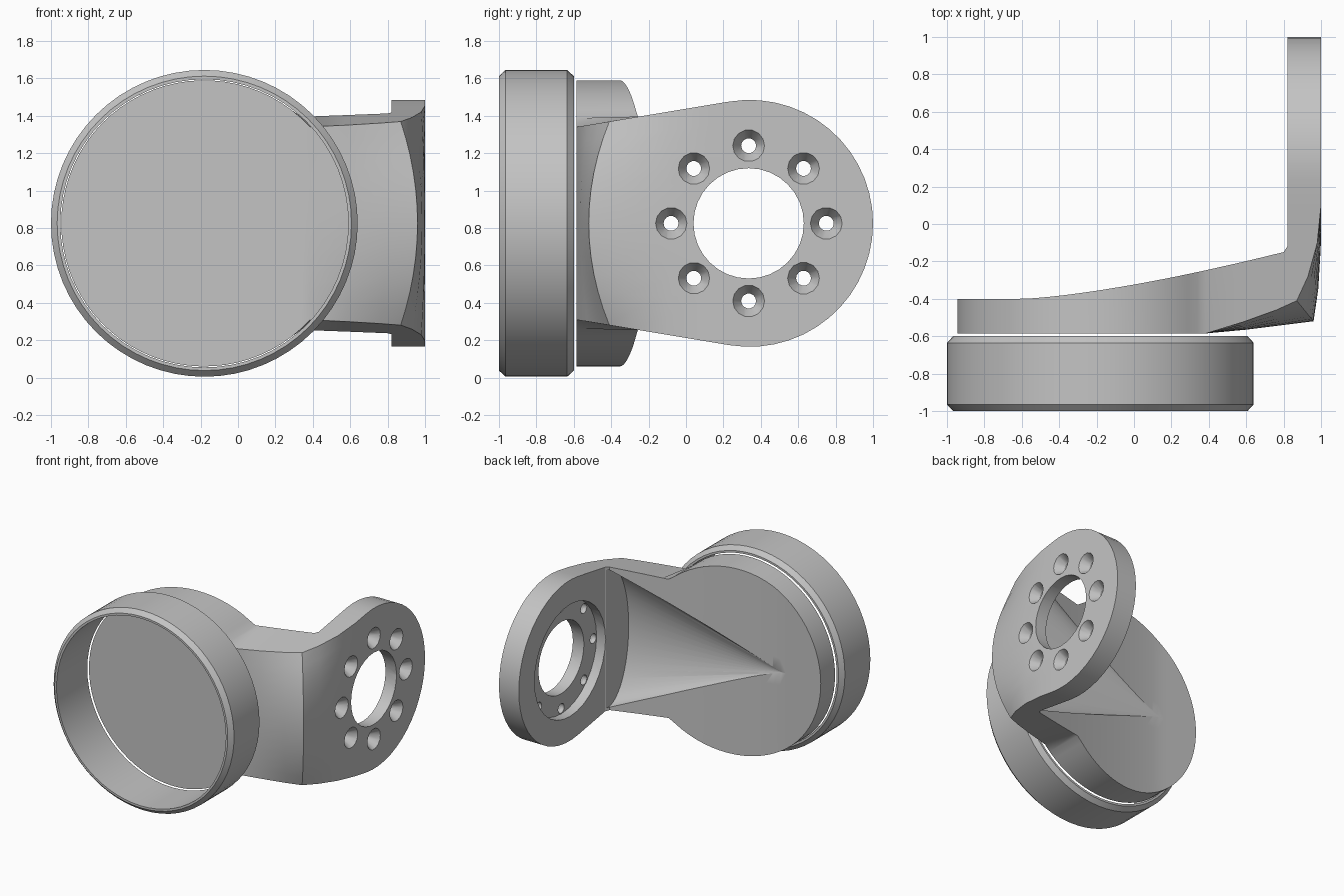
import bpy, bmesh
from math import sin, cos, pi, sqrt, radians

cube = bpy.data.objects.get("Cube")
if cube:
    bpy.data.objects.remove(cube, do_unlink=True)

grey = bpy.data.materials.new("plain_grey")
grey.use_nodes = True
grey.diffuse_color = (0.55, 0.55, 0.55, 1)
grey.node_tree.nodes["Principled BSDF"].inputs["Base Color"].default_value = grey.diffuse_color

MID_Z = 0.825           # height of the shared axis
DISC_X, DISC_R = -0.18, 0.765
PLATE_Y, PLATE_R = 0.34, 0.66


def finish(name, bm):
    bmesh.ops.remove_doubles(bm, verts=bm.verts, dist=0.0001)
    bmesh.ops.recalc_face_normals(bm, faces=bm.faces)
    mesh = bpy.data.meshes.new(name)
    bm.to_mesh(mesh)
    bm.free()
    mesh.materials.append(grey)
    obj = bpy.data.objects.new(name, mesh)
    bpy.context.collection.objects.link(obj)
    return obj


def lathe(bm, profile, place, segs, loop=False):
    """Turn (radius, along) points; place maps (u, v, along) to a position."""
    rings = [[bm.verts.new(place(r * cos(2 * pi * k / segs), r * sin(2 * pi * k / segs), t))
              for k in range(segs)] for r, t in profile]
    pairs = list(zip(rings, rings[1:]))
    if loop:
        pairs.append((rings[-1], rings[0]))
    else:
        bm.faces.new(rings[0])
        bm.faces.new(rings[-1])
    for a, b in pairs:
        for k in range(segs):
            n = (k + 1) % segs
            bm.faces.new((a[k], a[n], b[n], b[k]))


def smooth(obj, angle=30):
    bpy.ops.object.select_all(action="DESELECT")
    obj.select_set(True)
    bpy.context.view_layer.objects.active = obj
    bpy.ops.object.shade_smooth_by_angle(angle=radians(angle))


# Open collar ring with chamfered rims
bm = bmesh.new()
lathe(bm, [(0.77, -1), (0.787, -1), (0.82, -0.965), (0.82, -0.635), (0.787, -0.6), (0.77, -0.6)],
      lambda u, v, t: (DISC_X + u, t, MID_Z + v), 64, loop=True)
smooth(finish("collar_ring", bm))


# Bracket: disc, arm and end plate lofted through one row of stations
def back_y(x):
    return -0.4 + 0.25 * max(0, (x + 0.6) / 1.4) ** 1.4


def half_height(x, y):
    """Half height: the disc's circle, or the arm taper that meets the plate's circle."""
    disc = sqrt(max(0, DISC_R ** 2 - (x - DISC_X) ** 2)) if y < 0 else 0
    if x < 0.3:
        return disc
    if y < 0.23:
        return max(disc, 0.515 + 0.167 * (y + 0.585))
    return sqrt(max(0, PLATE_R ** 2 - (y - PLATE_Y) ** 2))


stations = []           # outer middle, outer edge, inner
for k in range(29):
    x = DISC_X - DISC_R * cos(radians(137.6) * k / 28)
    stations.append(((x, -0.585), (x, -0.585), (x, back_y(x))))
stations += [((0.6, -0.565), (0.58, -0.525), (0.58, back_y(0.58))),
             ((0.8, -0.54), (0.76, -0.46), (0.72, back_y(0.72))),
             ((0.96, -0.52), (0.87, -0.41), (0.8, -0.15)),
             ((0.985, -0.35), (0.93, -0.28), (0.82, -0.12)),
             ((1, -0.1), (0.98, -0.1), (0.82, -0.05)),
             ((1, 0.1), (1, 0.1), (0.82, 0.1))]
for k in range(15):
    y = PLATE_Y + PLATE_R * sin(radians(-9.5 + 99.5 * k / 14))
    stations.append(((1, y), (1, y), (0.82, y)))

ROWS = 12
bm = bmesh.new()
outer, inner = [], []
for mid, edge, back in stations:
    out_row, in_row = [], []
    for j in range(ROWS + 1):
        v = 2 * j / ROWS - 1
        x, y = (m + (e - m) * v * v for m, e in zip(mid, edge))
        out_row.append(bm.verts.new((x, y, MID_Z + v * half_height(*edge))))
        in_row.append(bm.verts.new((*back, MID_Z + v * half_height(*back))))
    outer.append(out_row)
    inner.append(in_row)
for i in range(len(stations) - 1):
    for grid in (outer, inner):
        for j in range(ROWS):
            bm.faces.new((grid[i][j], grid[i + 1][j], grid[i + 1][j + 1], grid[i][j + 1]))
    for j in (0, ROWS):
        bm.faces.new((outer[i][j], outer[i + 1][j], inner[i + 1][j], inner[i][j]))
bracket = finish("bracket", bm)

# Cutter: tapering hollow running from the disc up to the plate
cutters = []
bm = bmesh.new()
lathe(bm, [(0.01, 0.01), (1, 1)],
      lambda u, v, t: (-0.6 + 1.415 * t, -0.4 + 0.25 * t + 0.27 * u, MID_Z + 0.57 * v), 48)
cutters.append(finish("hollow_cutter", bm))

# Cutter: centre bore with a recess on the inner face
bm = bmesh.new()
lathe(bm, [(0.46, 0.7), (0.46, 0.9), (0.295, 0.9), (0.295, 1.1)],
      lambda u, v, t: (t, PLATE_Y - 0.005 + u, MID_Z + v), 32)
cutters.append(finish("bore_cutter", bm))

# Cutter: eight countersunk screw holes
bm = bmesh.new()
for k in range(8):
    cy = PLATE_Y - 0.005 + 0.415 * cos(k * pi / 4)
    cz = MID_Z + 0.415 * sin(k * pi / 4)
    lathe(bm, [(0.04, 0.7), (0.04, 0.93), (0.098, 1.02)],
          lambda u, v, t: (t, cy + u, cz + v), 14)
cutters.append(finish("screw_hole_cutter", bm))

for cutter in cutters:
    cutter.hide_render = True
    mod = bracket.modifiers.new(cutter.name, "BOOLEAN")
    mod.operation = "DIFFERENCE"
    mod.solver = "EXACT"
    mod.object = cutter

# Bake the cuts and drop the cutters
bpy.context.view_layer.update()
graph = bpy.context.evaluated_depsgraph_get()
baked = bpy.data.meshes.new_from_object(bracket.evaluated_get(graph))
bracket.modifiers.clear()
bracket.data = baked
for cutter in cutters:
    bpy.data.objects.remove(cutter, do_unlink=True)
smooth(bracket)
